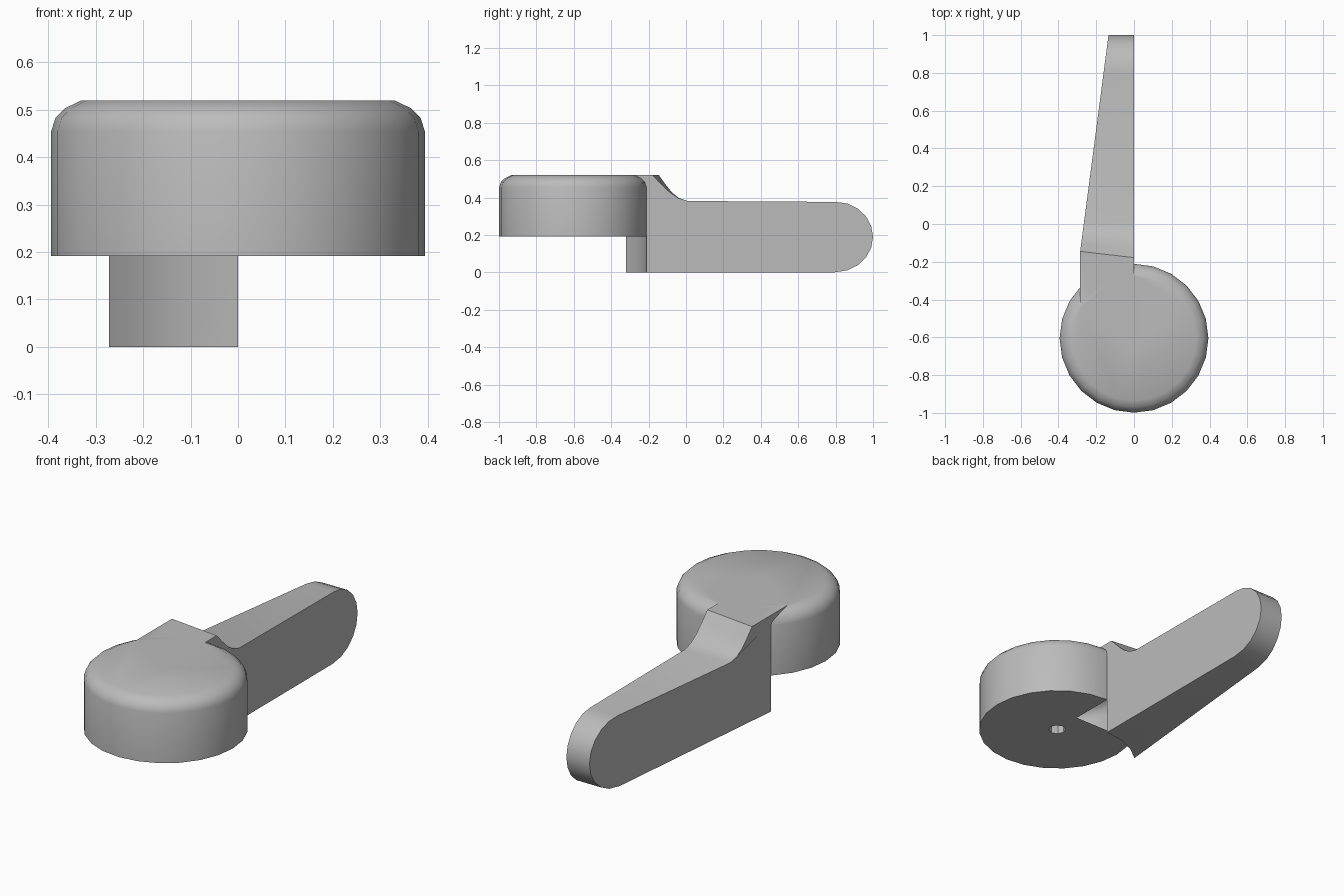
import bpy, bmesh, math
from mathutils import Matrix

cube = bpy.data.objects.get("Cube")
if cube:
    bpy.data.objects.remove(cube, do_unlink=True)

HUB_Y, HUB_R, HUB_BASE, TOP = -0.605, 0.394, 0.191, 0.52

grey = bpy.data.materials.new("plain_grey")
grey.use_nodes = True
COLOUR = (0.5, 0.5, 0.5, 1)
grey.diffuse_color = COLOUR
grey.node_tree.nodes["Principled BSDF"].inputs["Base Color"].default_value = COLOUR


def make_object(name, bm):
    bmesh.ops.recalc_face_normals(bm, faces=bm.faces)
    mesh = bpy.data.meshes.new(name)
    bm.to_mesh(mesh)
    bm.free()
    mesh.materials.append(grey)
    obj = bpy.data.objects.new(name, mesh)
    bpy.context.collection.objects.link(obj)
    return obj


def lathe(name, profile, sides):
    """Solid of rings (radius, z) around the hub axis."""
    bm = bmesh.new()
    rings = []
    for r, z in profile:
        angles = [math.tau * i / sides for i in range(sides)]
        rings.append([bm.verts.new((r * math.cos(a), HUB_Y + r * math.sin(a), z)) for a in angles])
    for low, high in zip(rings, rings[1:]):
        for i in range(sides):
            j = (i + 1) % sides
            bm.faces.new((low[i], low[j], high[j], high[i]))
    bm.faces.new(rings[0])
    bm.faces.new(rings[-1])
    return make_object(name, bm)


def combine(obj, other, operation):
    mod = obj.modifiers.new(operation.lower(), 'BOOLEAN')
    mod.operation, mod.object, mod.solver = operation, other, 'EXACT'
    bpy.ops.object.select_all(action='DESELECT')
    bpy.context.view_layer.objects.active = obj
    obj.select_set(True)
    bpy.ops.object.modifier_apply(modifier=mod.name)
    bpy.data.objects.remove(other, do_unlink=True)


# Arm: side outline with a concave shoulder and a rounded tip
outline = [(-0.45, 0), (0.79, 0)]
for i in range(1, 10):
    a = math.radians(-90 + 18 * i)
    outline.append((0.8 + 0.2 * math.cos(a), 0.19 + 0.188 * math.sin(a)))
outline += [(0.8, 0.377), (0.01, 0.382), (-0.04, 0.397), (-0.085, 0.427),
            (-0.13, 0.47), (-0.178, TOP), (-0.45, TOP)]


def left_edge(y):
    return -0.285 + max(0, y + 0.145) * 0.131


bm = bmesh.new()
flat, tapered = [], []
for y, z in outline:
    flat.append(bm.verts.new((0, y, z)))
    # The shoulder runs slightly askew across the arm
    skew = 0.033 * (z - 0.382) / (TOP - 0.382) if -0.4 < y < 0 else 0
    tapered.append(bm.verts.new((left_edge(y + skew), y + skew, z)))
bm.faces.new(flat)
bm.faces.new(tapered)
for i in range(len(flat)):
    j = (i + 1) % len(flat)
    bm.faces.new((flat[i], flat[j], tapered[j], tapered[i]))
bmesh.ops.triangulate(bm, faces=[f for f in bm.faces if len(f.verts) == 4])
lever = make_object("lever_handle", bm)

# Clear the arm underneath the hub
combine(lever, lathe("under_hub_cutter", [(HUB_R, -0.2), (HUB_R, HUB_BASE)], 24), 'DIFFERENCE')

# Round hub with a filleted top rim
hub = lathe("hub", [(HUB_R, HUB_BASE), (HUB_R, 0.455), (0.385, 0.483),
                    (0.365, 0.503), (0.33, TOP)], 24)
combine(lever, hub, 'UNION')

# Small pivot hole through the hub
combine(lever, lathe("pivot_hole_cutter", [(0.043, 0), (0.043, 0.7)], 8), 'DIFFERENCE')

bpy.ops.object.shade_smooth_by_angle(angle=math.radians(28))
